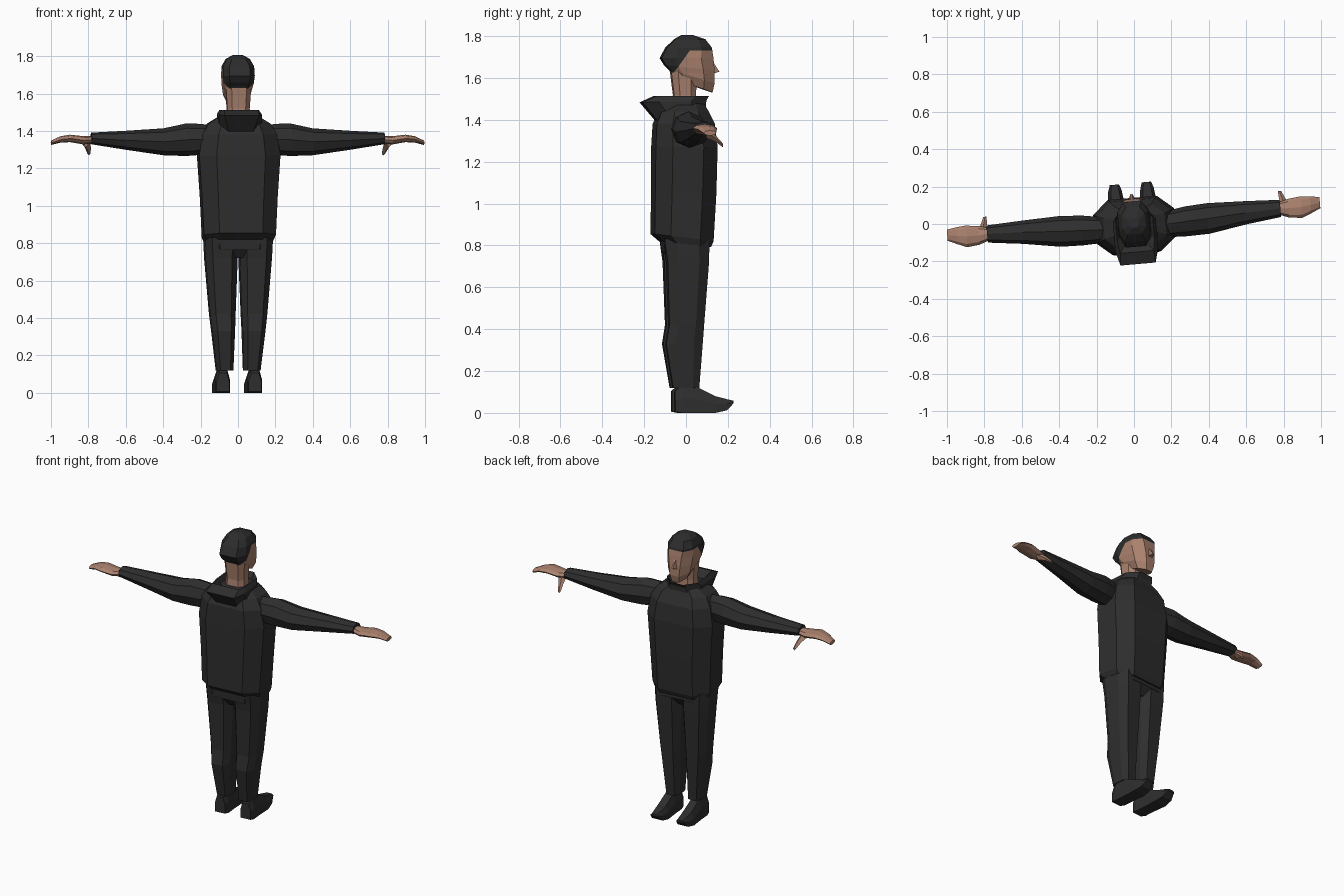
import bpy, bmesh, math
from mathutils import Matrix, Vector

if "Cube" in bpy.data.objects:
    bpy.data.objects.remove(bpy.data.objects["Cube"])

YAW = Matrix.Rotation(math.radians(5), 4, 'Z')   # whole figure turns slightly


def material(name, rgb):
    m = bpy.data.materials.new(name)
    m.diffuse_color = (*rgb, 1)
    m.use_nodes = True
    m.node_tree.nodes["Principled BSDF"].inputs["Base Color"].default_value = m.diffuse_color
    return m


CLOTH = material("charcoal cloth", (0.027, 0.027, 0.027))
HAIR = material("black hair", (0.025, 0.025, 0.026))
SKIN = material("skin", (0.40, 0.22, 0.155))


def loft(name, rings, mats, cuts=(), rule=None, caps=True):
    """Skin a list of equal rings; optionally cut by planes and colour by a rule."""
    bm = bmesh.new()
    rows = [[bm.verts.new(p) for p in r] for r in rings]
    n = len(rows[0])
    for a, b in zip(rows, rows[1:]):
        for i in range(n):
            j = (i + 1) % n
            bm.faces.new((a[i], a[j], b[j], b[i]))
    if caps:
        bm.faces.new(rows[0])
        bm.faces.new(rows[-1])
    bmesh.ops.recalc_face_normals(bm, faces=bm.faces)
    for co, no in cuts:
        bmesh.ops.bisect_plane(bm, geom=bm.verts[:] + bm.edges[:] + bm.faces[:],
                               plane_co=co, plane_no=no)
    if rule:
        for f in bm.faces:
            f.material_index = rule(f.calc_center_median())
    bm.transform(YAW)
    me = bpy.data.meshes.new(name)
    bm.to_mesh(me)
    bm.free()
    for m in mats:
        me.materials.append(m)
    ob = bpy.data.objects.new(name, me)
    bpy.context.collection.objects.link(ob)
    return ob


def level(z, xc, w, yb, yf, slope=0.0, back=0.6, front=0.6):
    """Eight-sided horizontal ring with chamfered corners; slope tilts it along y."""
    d = (yf - yb) / 2
    c = (yf + yb) / 2
    pts = [(w, c - d * .5), (w, c + d * .5), (w * front, yf), (-w * front, yf),
           (-w, c + d * .5), (-w, c - d * .5), (-w * back, yb), (w * back, yb)]
    return [(xc + x, y, z + slope * y) for x, y in pts]


def sleeve_ring(x, yc, zc, hy, hz):
    """Eight-sided ring around the x direction."""
    return [(x, yc + hy * math.cos(k * math.pi / 4), zc + hz * math.sin(k * math.pi / 4))
            for k in range(8)]


def shoe_ring(y, xc, w, z0, z1):
    """Shoe section with a narrower upper."""
    m = z0 + (z1 - z0) * .55
    return [(xc - w, y, z0), (xc + w, y, z0), (xc + w, y, m),
            (xc + w * .6, y, z1), (xc - w * .6, y, z1), (xc - w, y, m)]


# Sweater body, with the hem tucked under
loft("sweater", [level(0.805, .003, .18, -.12, .11, -.12),
                 level(0.835, .003, .193, -.16, .122, -.12),
                 level(1.05, .003, .203, -.158, .135),
                 level(1.27, .003, .218, -.156, .14),
                 level(1.38, .003, .20, -.15, .128),
                 level(1.44, .003, .165, -.125, .10),
                 level(1.48, .003, .10, -.09, .08)], [CLOTH])

# Folded hood, open in the middle
loft("hood", [level(1.42, .003, .115, -.135, .09, .25, .55, .5),
              level(1.488, .003, .115, -.215, .092, .02, .82, .5),
              level(1.513, .003, .10, -.15, .105, 0, .9, .45),
              level(1.45, .003, .07, -.08, .055)], [CLOTH], caps=False)

# Neck
loft("neck", [level(1.42, 0, .066, -.07, .05), level(1.52, 0, .06, -.06, .045),
              level(1.64, 0, .068, -.075, .05)], [SKIN])

# Head: the hairline is cut in, then hair lies above and behind it
BROW = (Vector((0, 0, 1.732)), Vector((0, 0, 1)))
TEMPLE = (Vector((0, .01, 1.73)), Vector((0, -.14, .10)).normalized())


def is_hair(c):
    top = (c - BROW[0]).dot(BROW[1]) > 0
    rear = (c - TEMPLE[0]).dot(TEMPLE[1]) > 0 and c.z > 1.625
    return 1 if top or rear else 0


loft("head", [level(1.575, 0, .05, -.055, .125, -.35, .6, .45),
              level(1.615, 0, .073, -.078, .135, -.3, .65, .42),
              level(1.65, 0, .081, -.10, .134, -.1, .65, .45),
              level(1.695, 0, .085, -.122, .128, 0, .65, .5),
              level(1.745, 0, .083, -.095, .12, 0, .65, .6),
              level(1.785, 0, .062, -.055, .09, 0, .6, .6),
              level(1.806, 0, .025, -.02, .03, 0, .6, .6)],
     [SKIN, HAIR],
     cuts=[BROW, TEMPLE, (Vector((0, 0, 1.625)), Vector((0, 0, 1)))], rule=is_hair)

# Nose
loft("nose", [[(-.02, .125, 1.62), (.02, .125, 1.62), (.006, .125, 1.685), (-.006, .125, 1.685)],
              [(-.006, .16, 1.63), (.006, .16, 1.63), (.004, .15, 1.645), (-.004, .15, 1.645)]],
     [SKIN])

# Hips joining the two legs
loft("trouser_hips", [level(.72, 0, .09, -.07, .06), level(.77, 0, .178, -.11, .10),
                      level(.84, 0, .182, -.115, .10)], [CLOTH])

for side, s in (("left", -1), ("right", 1)):
    # Trouser leg: height, inner x, outer x, back y, front y
    leg = [(.83, .002, .183, -.115, .10), (.72, .006, .178, -.10, .098),
           (.42, .017, .153, -.09, .076), (.33, .021, .142, -.105, .07),
           (.12, .028, .118, -.07, .055)]
    loft(side + "_trouser_leg",
         [level(z, s * (a + b) / 2, (b - a) / 2, yb, yf) for z, a, b, yb, yf in leg], [CLOTH])

    # Shoe
    shoe = [(-.062, .034, .006, .105), (-.03, .040, 0, .13), (.04, .039, 0, .125),
            (.13, .043, 0, .08), (.185, .036, .012, .066), (.218, .025, .045, .058)]
    loft(side + "_shoe", [shoe_ring(y, s * .086, w, a, b) for y, w, a, b in shoe], [CLOTH])

    # Sleeve
    arm = [(.12, -.015, 1.36, .06, .065), (.20, -.015, 1.355, .072, .083),
           (.28, -.01, 1.353, .08, .087), (.40, -.005, 1.342, .082, .072),
           (.60, .008, 1.35, .062, .051), (.787, .015, 1.36, .046, .031)]
    loft(side + "_sleeve", [sleeve_ring(s * x, *r) for x, *r in arm], [CLOTH])

    # Hand, fingers held together
    hand = [(.77, .015, 1.353, .03, .02), (.83, .012, 1.35, .05, .022),
            (.90, .012, 1.36, .058, .020), (.95, .02, 1.355, .045, .017),
            (1.0, .027, 1.337, .03, .012)]
    loft(side + "_hand", [sleeve_ring(s * x, *r) for x, *r in hand], [SKIN])

    # Thumb pointing forward and down
    thumb = [(.025, .815, 1.34, .026), (.07, .80, 1.312, .016), (.108, .79, 1.278, .009)]
    loft(side + "_thumb",
         [[(s * (x - h), y, z), (s * x, y, z - h), (s * (x + h), y, z), (s * x, y, z + h)]
          for y, x, z, h in thumb], [SKIN])
